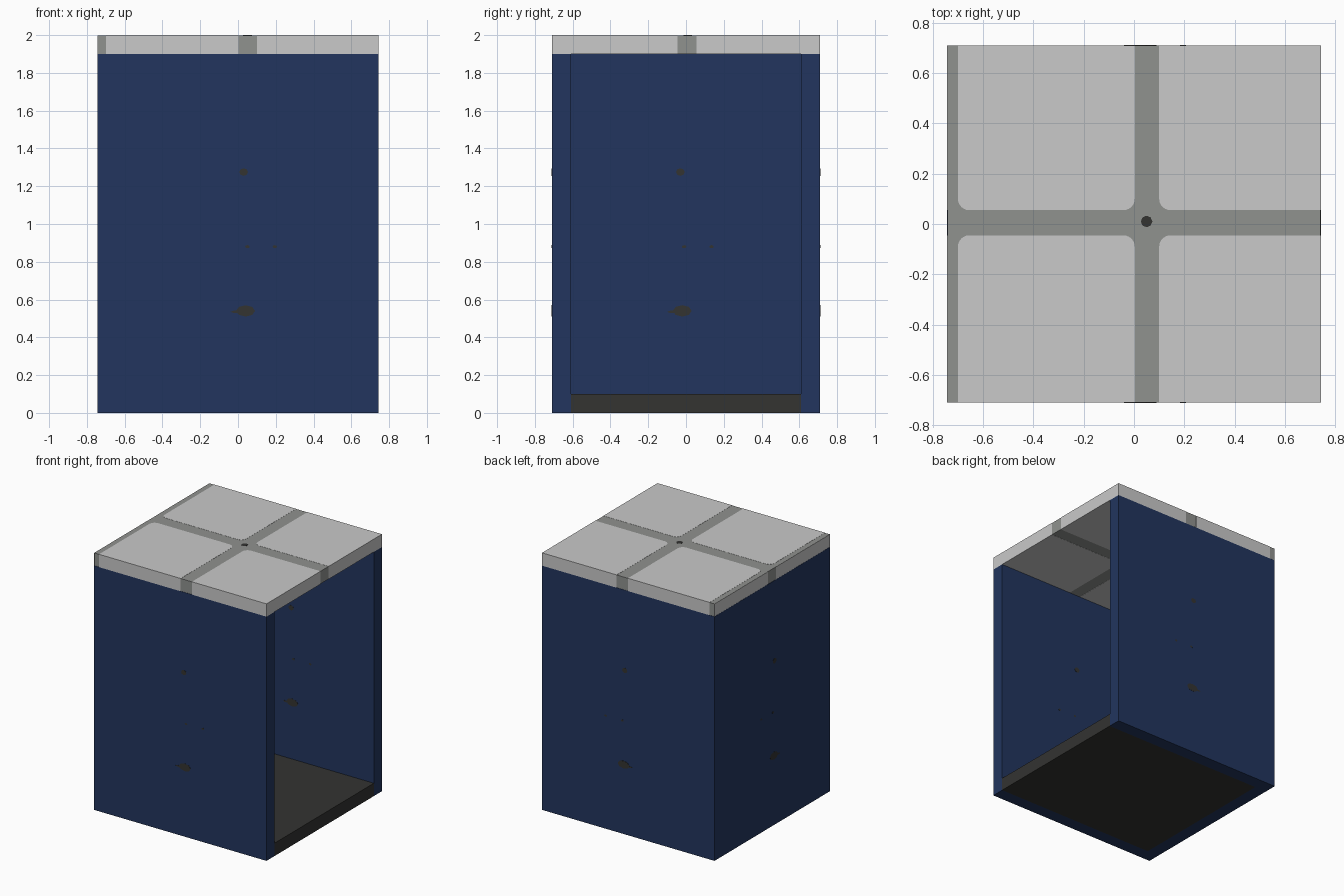
import bpy, bmesh, math

if "Cube" in bpy.data.objects:
    bpy.data.objects.remove(bpy.data.objects["Cube"])

HX, HY, T = 0.7425, 0.71, 0.1      # half width, half depth, wall thickness
ROOF, TOP = 1.9, 2.0


def material(name, rgb):
    m = bpy.data.materials.new(name)
    m.diffuse_color = (*rgb, 1)
    m.use_nodes = True
    m.node_tree.nodes["Principled BSDF"].inputs["Base Color"].default_value = m.diffuse_color
    return m


BLUE = material("navy_blue", (0.016, 0.036, 0.112))
DARK = material("charcoal", (0.033, 0.033, 0.031))
LIGHT = material("light_grey", (0.585, 0.585, 0.585))
GREY = material("mid_grey", (0.279, 0.287, 0.275))


def prism(name, points, z0, z1, mat):
    """Extrude a counter-clockwise outline from z0 to z1."""
    bm = bmesh.new()
    face = bm.faces.new([bm.verts.new((x, y, z0)) for x, y in points])
    ext = bmesh.ops.extrude_face_region(bm, geom=[face])
    bmesh.ops.translate(bm, vec=(0, 0, z1 - z0),
                        verts=[v for v in ext["geom"] if isinstance(v, bmesh.types.BMVert)])
    bmesh.ops.recalc_face_normals(bm, faces=bm.faces)
    me = bpy.data.meshes.new(name)
    bm.to_mesh(me)
    bm.free()
    me.materials.append(mat)
    ob = bpy.data.objects.new(name, me)
    bpy.context.collection.objects.link(ob)
    return ob


def box(name, x0, x1, y0, y1, z0, z1, mat):
    return prism(name, [(x0, y0), (x1, y0), (x1, y1), (x0, y1)], z0, z1, mat)


def panel(name, x0, x1, y0, y1, rounded, r=0.045):
    """Roof panel with chosen corners rounded (0..3 from lower left)."""
    corners = [(x0, y0, 1, 1), (x1, y0, -1, 1), (x1, y1, -1, -1), (x0, y1, 1, -1)]
    pts = []
    for i, (x, y, sx, sy) in enumerate(corners):
        if i not in rounded:
            pts.append((x, y))
            continue
        for k in range(7):
            a = math.pi + i * math.pi / 2 + k * math.pi / 12
            pts.append((x + sx * r + r * math.cos(a), y + sy * r + r * math.sin(a)))
    return prism(name, pts, ROOF, TOP, LIGHT)


def disc(name, rx, ry, depth, loc, rot):
    """Dark spot that shows on both sides of a wall."""
    pts = [(rx * math.cos(k * math.pi / 4), ry * math.sin(k * math.pi / 4)) for k in range(8)]
    ob = prism(name, pts, -depth / 2, depth / 2, DARK)
    ob.location, ob.rotation_euler = loc, rot


# Walls, open on the right side
box("front_wall", -HX, HX, -HY, -HY + T, 0, ROOF, BLUE)
box("back_wall", -HX, HX, HY - T, HY, 0, ROOF, BLUE)
box("left_wall", -HX, -HX + T, -HY + T, HY - T, 0, ROOF, BLUE)

# Floor
box("floor", -HX + T, HX, -HY + T, HY - T, 0, T, DARK)

# Roof: grey core showing between light panels
E = 0.001
box("roof_core", -HX + E, HX - E, -HY + E, HY - E, ROOF + E, TOP - E, GREY)
panel("roof_panel_back_left", -0.70, 0.003, 0.055, HY, (0, 1))
panel("roof_panel_front_left", -0.70, 0.003, -HY, -0.045, (2, 3))
panel("roof_panel_back_right", 0.10, HX, 0.055, HY, (0,))
panel("roof_panel_front_right", 0.10, HX, -HY, -0.045, (3,))
for name, y0, y1 in (("back", 0.055, HY), ("front", -HY, -0.045)):
    box("roof_left_edge_" + name, -HX, -HX + 2 * E, y0, y1, ROOF + E, TOP - E, LIGHT)
disc("roof_hub", 0.023, 0.023, T + E, (0.05, 0.01, 1.95), (0, 0, 0))

# Small dark spots on the walls: offset, height, half width, half height
SPOTS = [(0.04, 0.54, 0.05, 0.03), (0.01, 0.535, 0.05, 0.008), (0.03, 1.275, 0.023, 0.02),
         (0.05, 0.88, 0.012, 0.008), (0.195, 0.88, 0.012, 0.008)]
for u, z, rx, rz in SPOTS:
    for side, y in (("front", -HY + T / 2), ("back", HY - T / 2)):
        disc(side + "_wall_spot", rx, rz, T + 2 * E, (u, y, z), (math.pi / 2, 0, 0))
    disc("left_wall_spot", rx, rz, T + 2 * E, (-HX + T / 2, u - 0.06, z),
         (math.pi / 2, 0, math.pi / 2))
